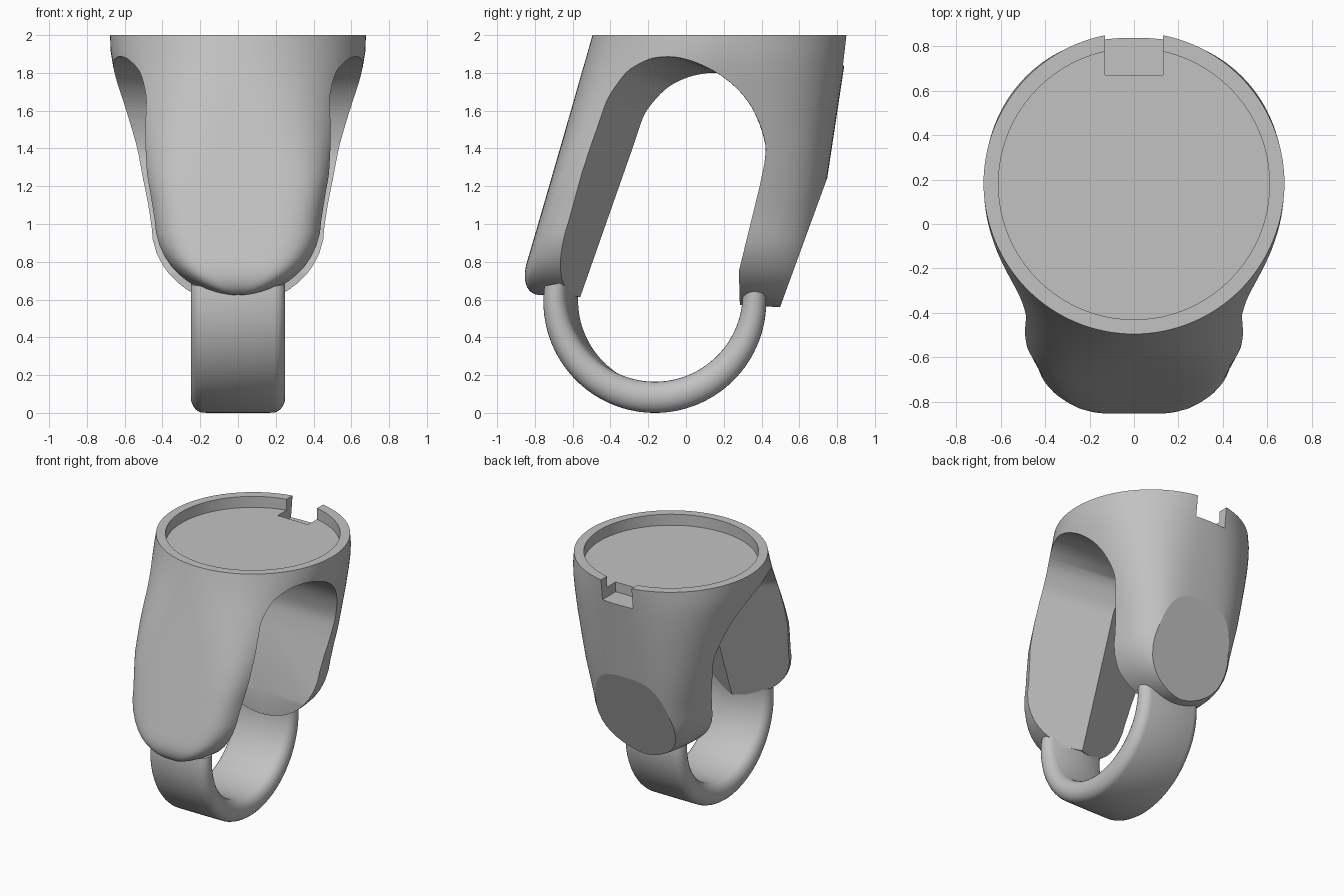
import bpy, bmesh
from math import sin, cos, pi, radians, sqrt
from mathutils import Vector

cube = bpy.data.objects.get("Cube")
if cube:
    bpy.data.objects.remove(cube, do_unlink=True)

grey = bpy.data.materials.new("plain grey")
grey.use_nodes = True
colour = (0.54, 0.54, 0.54, 1)
grey.diffuse_color = colour
grey.node_tree.nodes["Principled BSDF"].inputs["Base Color"].default_value = colour


def loft(name, rings, facet=None):
    """Skin closed rings of equal length, cap both ends, optionally slice a flat facet."""
    bm = bmesh.new()
    rows = [[bm.verts.new(p) for p in ring] for ring in rings]
    n = len(rows[0])
    for a, b in zip(rows, rows[1:]):
        for i in range(n):
            j = (i + 1) % n
            bm.faces.new((a[i], a[j], b[j], b[i]))
    bm.faces.new(rows[0])
    bm.faces.new(rows[-1])
    bmesh.ops.recalc_face_normals(bm, faces=bm.faces)
    if facet:
        cut = bmesh.ops.bisect_plane(bm, geom=bm.verts[:] + bm.edges[:] + bm.faces[:],
                                     plane_co=facet[0], plane_no=facet[1], clear_outer=True)
        edges = [e for e in cut["geom_cut"] if isinstance(e, bmesh.types.BMEdge)]
        bmesh.ops.edgeloop_fill(bm, edges=edges)
        bmesh.ops.recalc_face_normals(bm, faces=bm.faces)
    mesh = bpy.data.meshes.new(name)
    bm.to_mesh(mesh)
    bm.free()
    obj = bpy.data.objects.new(name, mesh)
    bpy.context.collection.objects.link(obj)
    mesh.materials.append(grey)
    return obj


def activate(obj):
    bpy.ops.object.select_all(action='DESELECT')
    obj.select_set(True)
    bpy.context.view_layer.objects.active = obj


def carve(obj, cutter):
    cutter.hide_render = True
    mod = obj.modifiers.new("carve", 'BOOLEAN')
    mod.operation, mod.solver, mod.object = 'DIFFERENCE', 'EXACT', cutter
    activate(obj)
    bpy.ops.object.modifier_apply(modifier=mod.name)
    bpy.data.objects.remove(cutter, do_unlink=True)


def power(v, e):
    return (1 if v >= 0 else -1) * abs(v) ** e


def smooth_path(points, first, last, steps=4):
    """Round the stretch of a path between two indices with a spline."""
    pts = [Vector(p) for p in points]
    out = pts[:first]
    for i in range(first, last):
        a, b, c, d = pts[i - 1:i + 3]
        for s in range(steps):
            u = s / steps
            out.append(0.5 * (2 * b + (c - a) * u + (2 * a - 5 * b + 4 * c - d) * u ** 2
                              + (3 * b - a - 3 * c + d) * u ** 3))
    return out + pts[last:]


# Body: round top flowing down into a leaning, rounded U shape
def body_ring(z, width, tuck=0, segs=128):
    front = -0.495 - 0.28 * (2 - z) + 0.11 * tuck
    back = 0.862 - 0.155 * (2 - z) - 0.16 * tuck
    mid, half = (front + back) / 2, (back - front) / 2
    t = min(1, (2 - z) / 0.8)
    ring = []
    for i in range(segs):
        a = 2 * pi * i / segs
        e = 2 / (2 + (3.3 * t * t if sin(a) < 0 else 1.5 * t))
        y = mid + half * power(sin(a), e)
        ring.append((width * power(cos(a), e), y, z - 0.036 * y * (2 - z)))
    return ring


rings = [body_ring(z, w) for z, w in (
    (2, .677), (1.92, .675), (1.84, .662), (1.75, .642), (1.6, .605),
    (1.42, .56), (1.25, .52), (1.12, .49), (1, .47))]
for deg in (10, 20, 30, 38, 46, 53, 60, 66, 72, 77, 82, 86, 89):
    s = sin(radians(deg))
    u = max(0, s - 0.6) / 0.4
    rings.append(body_ring(1 - 0.415 * s, 0.47 * cos(radians(deg)), 1 - sqrt(1 - u * u)))
facet_normal = Vector((0, 0.63, -0.23)).normalized()
body = loft("body", rings, facet=((0, 0.75, 1.25), facet_normal))

# Side opening: front wall sweeps forward on both sides of a central ridge
opening = smooth_path((
    (-.635, .4, 1), (-.28, 1.41, 1), (-.25, 1.5, 1), (-.22, 1.58, 1), (-.17, 1.65, 1),
    (-.1, 1.72, 1), (-.02, 1.765, .95), (.06, 1.79, .9), (.15, 1.8, .75),
    (.23, 1.78, .55), (.3, 1.73, .35), (.36, 1.65, .2), (.4, 1.55, .1),
    (.42, 1.42, 0), (.415, 1.32, 0), (.39, 1.2, 0), (.28, .75, 0), (.29, .4, 0)), 2, 14)
carve(body, loft("opening_cutter", [
    [(x, y - 0.4 * abs(x) * k, z + 0.17 * abs(x) * k) for y, z, k in opening]
    for x in (-0.8, 0, 0.8)]))

# Shallow round recess in the top, and the notch through the back of its rim
carve(body, loft("recess_cutter", [
    [(0.61 * cos(2 * pi * i / 96), 0.18 + 0.61 * sin(2 * pi * i / 96), z) for i in range(96)]
    for z in (1.915, 2.1)]))
carve(body, loft("notch_cutter", [
    [(-.13, .67, z), (.13, .67, z), (.13, 1, z), (-.13, 1, z)] for z in (1.84, 2.1)]))

# Lower loop: flat band with rounded edges, swept through a half turn
section = []
for i in range(24):
    if i in (6, 18):
        section.append((0, 1 if i == 6 else 0))
    a = 2 * pi * (i + 0.5) / 24
    section.append(((0.18 if cos(a) > 0 else -0.18) + 0.07 * cos(a), 0.5 + 0.5 * sin(a)))
rings = []
for i in range(65):
    deg = 172 + 194 * i / 64
    a = radians(deg)
    inner = Vector((-0.165 + 0.465 * cos(a), 0.63 + 0.465 * sin(a)))
    outer = Vector((-0.165 + 0.59 * cos(a), 0.59 + 0.59 * sin(a)))
    # The ridge of the front wall fades out along the inside of the band
    ridge = 0.5 * min(1, max(0, 1 - (deg - 180) / 65))
    ring = []
    for x, t in section:
        p = inner.lerp(outer, t - ridge if (x, t) == (0, 0) else t)
        ring.append((x, p.x, p.y))
    rings.append(ring)
loop = loft("lower_loop", rings)

for obj in (body, loop):
    activate(obj)
    bpy.ops.object.shade_smooth_by_angle(angle=radians(35))

# Keep the sliced facet flat
for face in body.data.polygons:
    if face.normal.dot(facet_normal) > 0.9999:
        face.use_smooth = False
